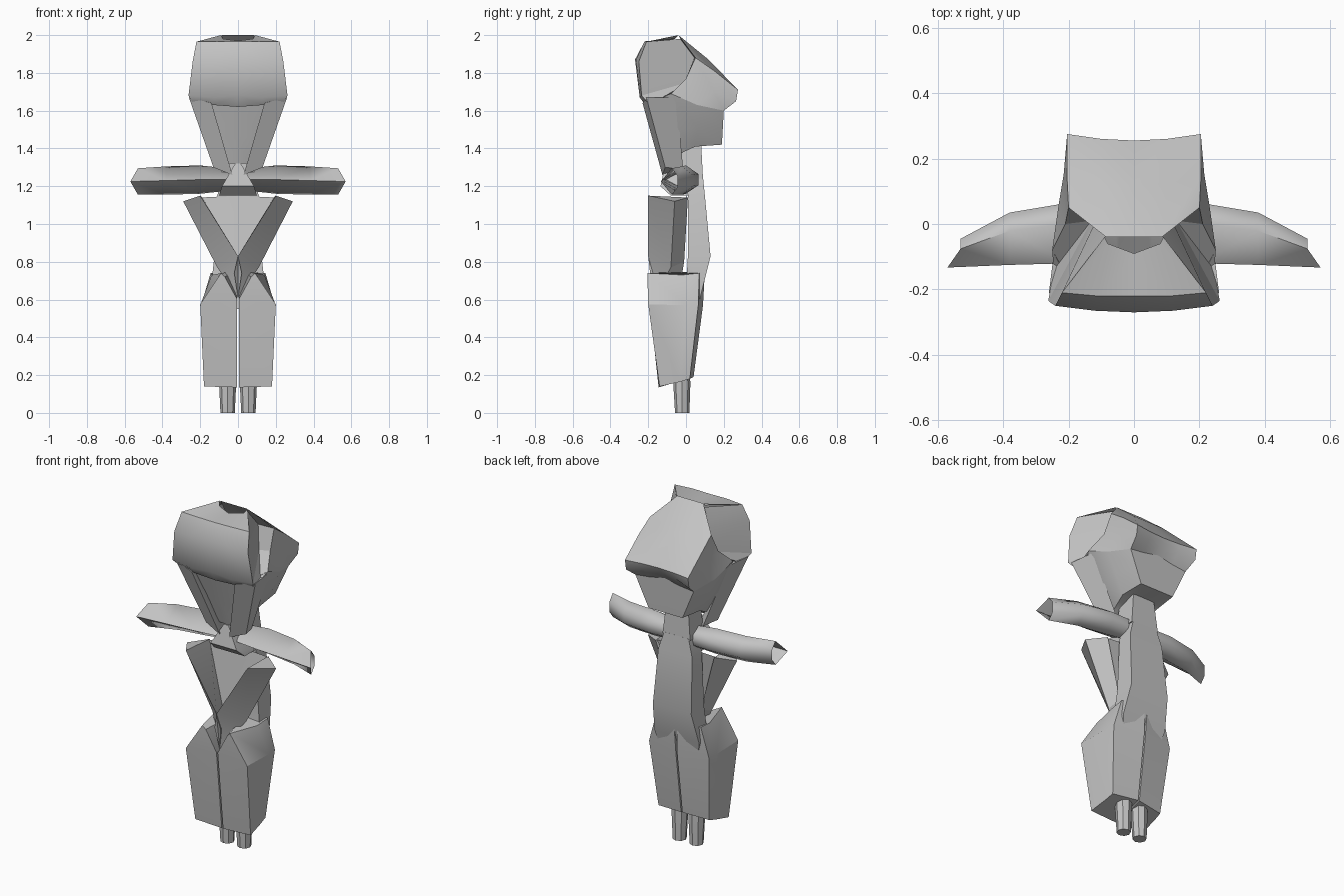
import bpy
import bmesh
import math

cube = bpy.data.objects.get("Cube")
if cube:
    bpy.data.objects.remove(cube, do_unlink=True)

grey = bpy.data.materials.new("plain grey")
grey.use_nodes = True
grey.diffuse_color = (.55, .55, .55, 1)
grey.node_tree.nodes["Principled BSDF"].inputs["Base Color"].default_value = grey.diffuse_color


def loft(name, rows, closed=False, caps=False, mirror=True, angle=40):
    """Skin rows of points into quads; optionally close the rows, cap the ends and mirror in x."""
    bm = bmesh.new()
    grid = [[bm.verts.new(point) for point in row] for row in rows]
    count = len(rows[0])
    for upper, lower in zip(grid, grid[1:]):
        for i in range(count if closed else count - 1):
            j = (i + 1) % count
            bm.faces.new((upper[i], upper[j], lower[j], lower[i]))
    if caps:
        bm.faces.new(grid[0])
        bm.faces.new(grid[-1])
    if mirror:
        # Merge along the centre line only
        geometry = bm.verts[:] + bm.edges[:] + bm.faces[:]
        copy = bmesh.ops.duplicate(bm, geom=geometry)["geom"]
        for vert in [item for item in copy if isinstance(item, bmesh.types.BMVert)]:
            vert.co.x = -vert.co.x
        centre = [vert for vert in bm.verts if abs(vert.co.x) < .001]
        bmesh.ops.remove_doubles(bm, verts=centre, dist=.0005)
    bmesh.ops.recalc_face_normals(bm, faces=bm.faces[:])
    mesh = bpy.data.meshes.new(name)
    bm.to_mesh(mesh)
    bm.free()
    mesh.materials.append(grey)
    part = bpy.data.objects.new(name, mesh)
    bpy.context.collection.objects.link(part)
    bpy.ops.object.select_all(action='DESELECT')
    part.select_set(True)
    bpy.context.view_layer.objects.active = part
    bpy.ops.object.shade_smooth_by_angle(angle=math.radians(angle))
    return part


def box_ring(half_width, front, back, z):
    """Rectangular ring around the body centre."""
    return [(half_width, front, z), (half_width, back, z),
            (-half_width, back, z), (-half_width, front, z)]


# Fringe of the hair, from the crown notch down to the brow
fringe_edge = [(.22, -.21, 1.965), (.24, -.25, 1.86), (.262, -.235, 1.68)]
loft("hair_fringe", [
    [(0, -.09, 1.97), (.08, -.06, 1.98), (.09, -.04, 2)],
    [(0, -.22, 1.965), (.11, -.22, 1.967), fringe_edge[0]],
    [(0, -.27, 1.87), (.12, -.265, 1.87), fringe_edge[1]],
    [(0, -.245, 1.68), (.13, -.245, 1.67), fringe_edge[2]],
    [(0, -.21, 1.62), (.13, -.215, 1.63), (.24, -.2, 1.64)],
], angle=50)

# Sloping crown slab with its side and back lip
crown_edge = [(.085, -.04, 2), (.2, .05, 1.88), (.21, 0, 1.77), (.25, -.08, 1.69)]
loft("hair_crown", [
    [(0, -.04, 2)] + crown_edge,
    [(0, .12, 1.87), (.1, .12, 1.87), (.205, .15, 1.81), (.215, .15, 1.7), (.23, .06, 1.63)],
    [(0, .255, 1.71), (.1, .26, 1.71), (.205, .275, 1.71), (.205, .265, 1.65), (.19, .2, 1.6)],
], angle=50)
loft("hair_back_lip", [
    [(0, .255, 1.71), (.1, .26, 1.71), (.205, .275, 1.71)],
    [(0, .235, 1.68), (.1, .245, 1.67), (.205, .265, 1.65)],
    [(0, .2, 1.63), (.1, .2, 1.61), (.19, .2, 1.6)],
], angle=30)

# Recessed hollow between fringe and crown
hollow_base = [fringe_edge[2], (.13, .01, 1.75), crown_edge[2]]
loft("hair_side_hollow", [
    [fringe_edge[0], (.08, -.03, 1.98), crown_edge[0]],
    [fringe_edge[1], (.1, .045, 1.88), crown_edge[1]],
    hollow_base,
])
loft("hair_temple", [
    hollow_base,
    [(.24, -.2, 1.64), (.245, -.14, 1.66), crown_edge[3]],
])

# Lower head and sloping face
loft("lower_head", [
    [(0, -.21, 1.65), (.19, -.19, 1.65), (.25, -.08, 1.69), (.23, .06, 1.63), (.19, .2, 1.6), (0, .2, 1.63)],
    [(0, -.155, 1.46), (.12, -.13, 1.46), (.18, -.05, 1.5), (.18, .06, 1.51), (.15, .195, 1.51), (0, .195, 1.51)],
    [(0, -.105, 1.32), (.05, -.1, 1.32), (.1, -.06, 1.36), (.12, .05, 1.41), (.11, .19, 1.42), (0, .19, 1.42)],
    [(0, 0, 1.39), (.04, 0, 1.39), (.06, .01, 1.4), (.06, .05, 1.41), (.05, .08, 1.42), (0, .08, 1.42)],
])
loft("neck", [box_ring(.07, -.03, .08, 1.43), box_ring(.09, -.04, .09, 1.24)],
     closed=True, caps=True, mirror=False)

# Long side locks running down to the collar
loft("side_lock", [
    [(.26, -.21, 1.67), (.14, -.23, 1.64), (.2, -.1, 1.66), (.24, -.05, 1.67)],
    [(.13, -.11, 1.3), (.03, -.125, 1.26), (.05, -.05, 1.28), (.1, -.015, 1.29)],
], closed=True, caps=True)


# Wide open sleeves, cut on a slant at the cuff
def sleeve_ring(x, slant, front, back, low, high):
    ridge = front + (back - front) * .65
    waist = (low + high) / 2
    return [(x + slant, front, waist), (x, ridge, high), (x, back, waist + .03),
            (x, back, waist - .03), (x, ridge, low)]


loft("sleeve", [
    sleeve_ring(.02, 0, -.1, .06, 1.18, 1.29),
    sleeve_ring(.2, 0, -.12, .065, 1.16, 1.31),
    sleeve_ring(.38, 0, -.125, .035, 1.155, 1.305),
    sleeve_ring(.53, .04, -.133, -.045, 1.155, 1.295),
], closed=True, angle=85)
loft("collar_knot", [box_ring(.015, -.11, -.07, 1.32), box_ring(.085, -.135, 0, 1.2),
                     box_ring(.1, -.08, .06, 1.15)],
     closed=True, caps=True, mirror=False, angle=20)

# Narrow torso behind the lapels
loft("torso", [
    box_ring(.08, 0, .09, 1.25), box_ring(.11, .01, .1, 1.15),
    box_ring(.125, .01, .13, .83), box_ring(.145, 0, .085, .65), box_ring(.12, -.02, .06, .55),
], closed=True, caps=True, mirror=False, angle=30)

# Crossed lapels flaring out at the chest, and the pleated chest panel joining them
loft("lapel", [
    [(.2, -.2, 1.15), (.29, -.06, 1.12), (.19, .01, 1.14)],
    [(0, -.2, .83), (.11, -.08, .77), (.09, -.01, .8)],
    [(-.02, -.19, .74), (0, -.17, .61), (.03, -.03, .68)],
], closed=True, caps=True, angle=25)
loft("chest_panel", [
    [(0, .005, 1.15), (.2, 0, 1.14)],
    [(0, -.05, .8), (.08, -.04, .8)],
], angle=10)

# Split skirt halves
loft("skirt_half", [
    [(.07, -.2, .72), (.09, -.205, .74), (.14, -.02, .73), (.145, .07, .74), (.01, .1, .75)],
    [(.004, -.195, .6), (.2, -.2, .575), (.2, 0, .57), (.195, .065, .57), (.004, .09, .57)],
    [(.004, -.145, .135), (.18, -.14, .14), (.17, -.03, .165), (.165, .02, .18), (.004, .04, .19)],
], closed=True, caps=True, angle=25)


# Legs as short tapered stubs
def leg_ring(radius, z, y):
    return [(.055 + radius * math.cos(i * math.pi / 4), y + radius * math.sin(i * math.pi / 4), z)
            for i in range(8)]


loft("leg", [leg_ring(.046, .4, -.03), leg_ring(.045, .15, -.022), leg_ring(.038, 0, -.02)],
     closed=True, caps=True)
